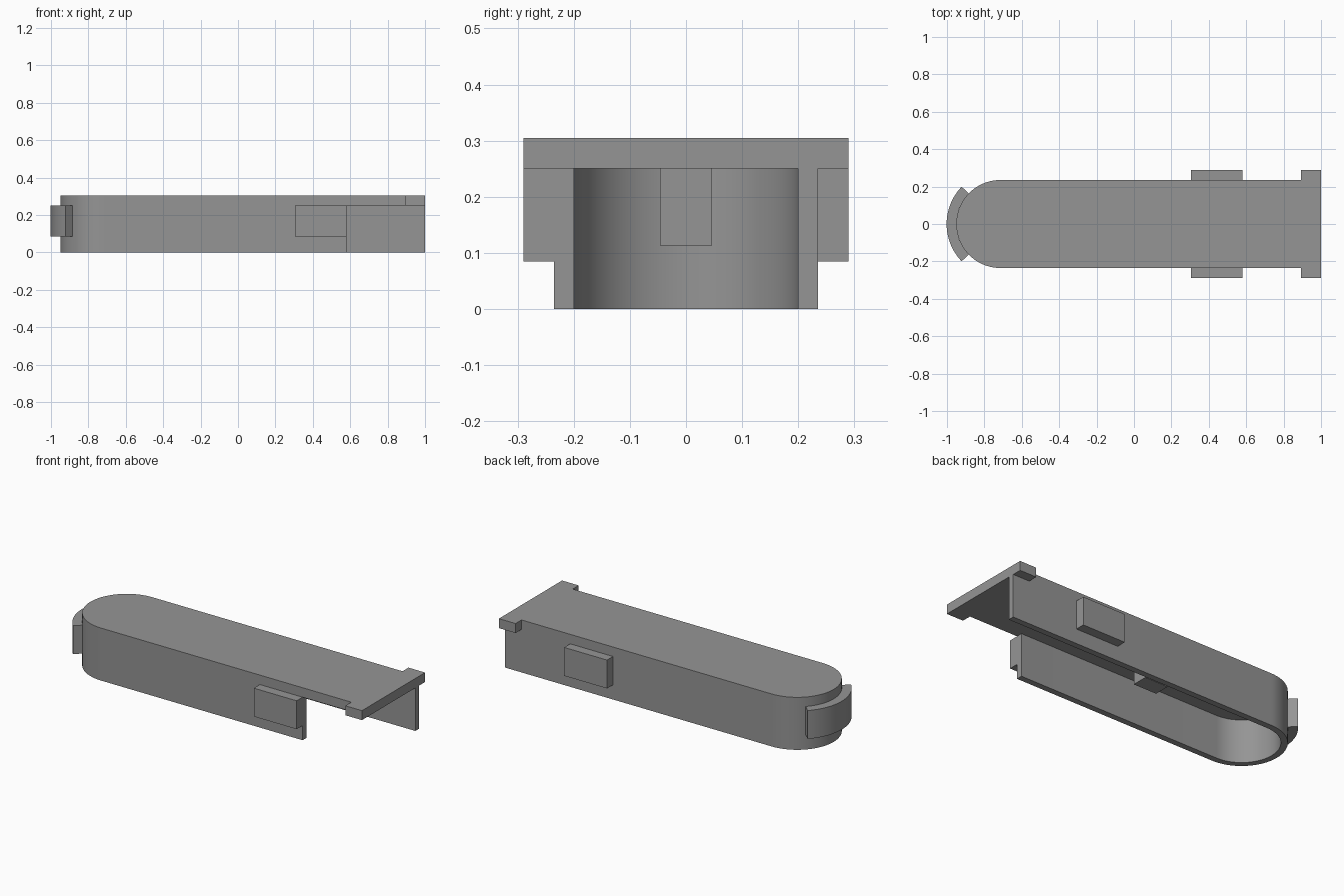
import bpy, bmesh, math

if "Cube" in bpy.data.objects:
    bpy.data.objects.remove(bpy.data.objects["Cube"])

R_OUT, R_IN, R_CLIP = 0.235, 0.20, 0.287
CX = -0.715            # centre of the rounded end
Z_PLATE, Z_TOP = 0.25, 0.305
Z_TAB = 0.085

grey = bpy.data.materials.new("mid_grey")
grey.diffuse_color = (0.30, 0.30, 0.30, 1)
grey.use_nodes = True
grey.node_tree.nodes["Principled BSDF"].inputs["Base Color"].default_value = grey.diffuse_color


def arc(radius, start, end, steps=40):
    """Points on an arc about the rounded end, angles in degrees."""
    return [(CX + radius * math.cos(math.radians(start + (end - start) * i / steps)),
             radius * math.sin(math.radians(start + (end - start) * i / steps)))
            for i in range(steps + 1)]


def prism(name, outline, z0, z1):
    """Extrude a flat outline from z0 up to z1."""
    bm = bmesh.new()
    face = bm.faces.new([bm.verts.new((x, y, z0)) for x, y in outline])
    top = bmesh.ops.extrude_face_region(bm, geom=[face])["geom"]
    for v in top:
        if isinstance(v, bmesh.types.BMVert):
            v.co.z = z1
    bmesh.ops.recalc_face_normals(bm, faces=bm.faces)
    mesh = bpy.data.meshes.new(name)
    bm.to_mesh(mesh)
    bm.free()
    mesh.materials.append(grey)
    obj = bpy.data.objects.new(name, mesh)
    bpy.context.collection.objects.link(obj)
    bpy.ops.object.select_all(action='DESELECT')
    obj.select_set(True)
    bpy.context.view_layer.objects.active = obj
    bpy.ops.object.shade_smooth_by_angle(angle=math.radians(30))
    return obj


def box(name, x0, x1, y0, y1, z0, z1):
    return prism(name, [(x0, y0), (x1, y0), (x1, y1), (x0, y1)], z0, z1)


# Top plate: rounded at one end, flared flange at the other
flange = [(0.893, 0.29), (0.893, R_OUT)]
prism("top_plate",
      [(0.893, -R_OUT), (0.893, -0.29), (1, -0.29), (1, 0.29)] + flange
      + arc(R_OUT, 90, 270), Z_PLATE, Z_TOP)

# U-shaped skirt wall: long on the back side, short on the front side
prism("skirt_wall",
      [(1, R_IN), (1, R_OUT)] + arc(R_OUT, 90, 270)
      + [(0.58, -R_OUT), (0.58, -R_IN)] + arc(R_IN, 270, 90), 0, Z_PLATE)

# Side tabs
for name, side in (("front_tab", -1), ("back_tab", 1)):
    y0, y1 = sorted((side * R_OUT, side * 0.29))
    box(name, 0.305, 0.58, y0, y1, Z_TAB, Z_PLATE)

# Curved tab around the rounded end
prism("end_tab", arc(R_CLIP, 136, 224) + arc(R_OUT, 224, 136), Z_TAB, Z_PLATE)

# Small block under the plate
box("inner_block", -0.185, -0.037, -0.046, 0.046, 0.113, Z_PLATE)
